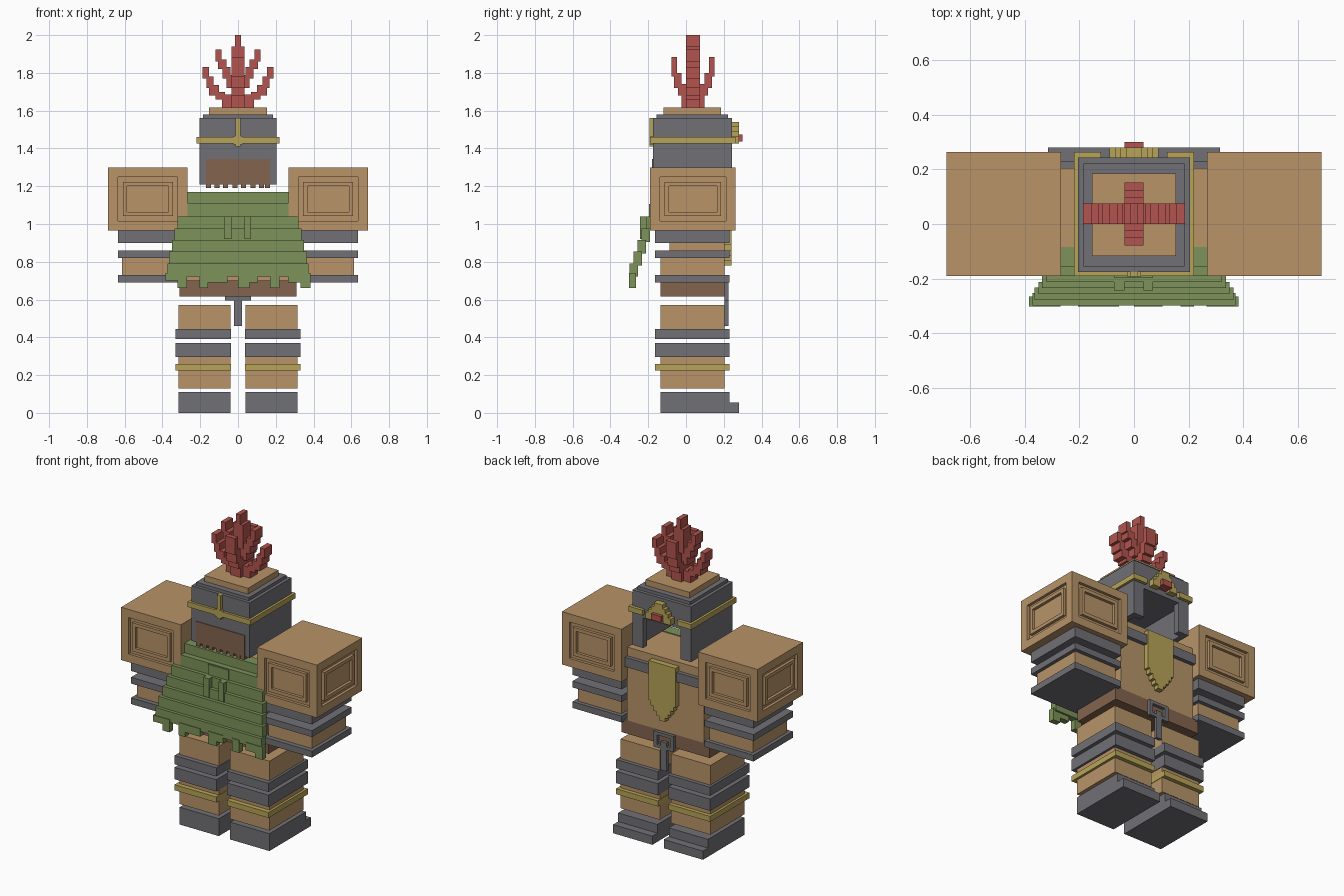
import bpy, bmesh
from mathutils import Vector


def material(name, rgb):
    m = bpy.data.materials.new(name)
    m.diffuse_color = [((c / 255 + 0.055) / 1.055) ** 2.4 for c in rgb] + [1]
    return m


TAN = material("tan clay", (184, 148, 104))
GREY = material("iron grey", (113, 112, 117))
GOLD = material("dull gold", (184, 164, 88))
GREEN = material("cloth green", (125, 146, 90))
RED = material("flame red", (178, 84, 78))
BROWN = material("leather brown", (132, 100, 78))


def add_box(bm, x0, x1, y0, y1, z0, z1):
    verts = bmesh.ops.create_cube(bm, size=1)["verts"]
    for v in verts:
        v.co = Vector(((x0 + x1) / 2 + v.co.x * (x1 - x0),
                       (y0 + y1) / 2 + v.co.y * (y1 - y0),
                       (z0 + z1) / 2 + v.co.z * (z1 - z0)))
    return verts


def finish(name, bm, mat):
    mesh = bpy.data.meshes.new(name)
    bm.to_mesh(mesh)
    bm.free()
    mesh.materials.append(mat)
    ob = bpy.data.objects.new(name, mesh)
    bpy.context.collection.objects.link(ob)
    return ob


def boxes(name, mat, items, mirror=False):
    """Boxes as (x0, x1, y0, y1, z0, z1), optionally repeated on the other side."""
    bm = bmesh.new()
    for b in items:
        add_box(bm, *b)
        if mirror:
            add_box(bm, -b[1], -b[0], *b[2:])
    return finish(name, bm, mat)


# Feet with a low toe step
boxes("feet", GREY, [(.04, .315, -.135, .23, 0, .11),
                     (.04, .315, .23, .28, 0, .055)], True)

# Legs, split by a gap, with iron and gold bands
boxes("legs", TAN, [(.04, .315, -.135, .205, .13, .30),
                    (.04, .315, -.135, .205, .44, .57)], True)
boxes("leg_bands", GREY, [(.037, .33, -.165, .23, .295, .37),
                          (.037, .33, -.165, .23, .39, .445)], True)
boxes("knee_bands", GOLD, [(.037, .33, -.165, .23, .225, .26)], True)

# Waist belt and hanging buckle
boxes("waist", BROWN, [(-.31, .31, -.135, .205, .615, .70)])
boxes("buckle", GREY, [(-.07, .07, .205, .225, .595, .615),
                       (-.07, .07, .205, .225, .675, .695),
                       (.045, .07, .205, .225, .615, .675),
                       (-.07, -.045, .205, .225, .615, .675),
                       (-.02, .02, .205, .225, .46, .64)])

# Torso, chest band and pointed tabard
boxes("torso", TAN, [(-.27, .27, -.088, .205, .70, 1.165)])
boxes("chest_band", GREY, [(-.28, .28, -.1, .23, 1.05, 1.11)])
boxes("tabard", GOLD, [(-w, w, .205, .24, z0, z1) for w, z0, z1 in
                       ((.095, .89, 1.14), (.08, .86, .89), (.06, .83, .86),
                        (.04, .805, .83), (.02, .78, .805))])

# Arms
boxes("arms", TAN, [(.31, .613, -.135, .205, .72, .83)], True)
boxes("arm_bands", GREY, [(.29, .635, -.165, .23, z0, z1) for z0, z1 in
                          ((.69, .73), (.82, .86), (.90, .967))], True)


# Shoulder blocks with concentric carved squares on three faces
def shoulder(name, side):
    bm = bmesh.new()
    x0, x1 = sorted((side * .268, side * .687))
    add_box(bm, x0, x1, -.19, .263, .965, 1.3)
    bm.normal_update()
    carved = [f for f in bm.faces
              if abs(f.normal.y) > .9 or f.normal.x * side > .9]
    for f in carved:
        n = f.normal.copy()
        for inset, depth in ((.02, 0), (.032, -.018), (.025, .018), (.022, -.018), (.012, 0)):
            bmesh.ops.inset_region(bm, faces=[f], thickness=inset, use_even_offset=True)
            if depth:
                res = bmesh.ops.extrude_discrete_faces(bm, faces=[f])
                f = res["faces"][0]
                bmesh.ops.translate(bm, verts=list(f.verts), vec=n * depth)
    return finish(name, bm, TAN)


shoulder("shoulder_right", 1)
shoulder("shoulder_left", -1)

# Open-faced helmet: crown block, walls and cheek guards
boxes("helmet", GREY, [(-.205, .205, -.175, .243, 1.40, 1.56),
                       (-.205, .205, -.175, -.14, 1.21, 1.40),
                       (-.205, -.17, -.14, .243, 1.21, 1.40),
                       (.17, .205, -.14, .243, 1.21, 1.40),
                       (-.17, -.13, .205, .243, 1.21, 1.40),
                       (.13, .17, .205, .243, 1.21, 1.40),
                       (-.185, .185, -.155, .222, 1.56, 1.58)])
boxes("helmet_cap", TAN, [(-.153, .153, -.118, .185, 1.58, 1.617)])

# Gold trim: band around the helmet, with a ridge and small cross
boxes("helmet_trim", GOLD, [(-.22, .22, -.19, -.17, 1.427, 1.46),
                            (-.22, -.2, -.19, .263, 1.427, 1.46),
                            (.2, .22, -.19, .263, 1.427, 1.46),
                            (-.2, -.12, .24, .263, 1.427, 1.46),
                            (.12, .2, .24, .263, 1.427, 1.46),
                            (-.013, .013, -.192, -.17, 1.41, 1.56),
                            (-.025, .025, -.193, -.17, 1.42, 1.467)])

# Stepped crest and gem above the face opening
boxes("crest", GOLD, [(-w, w, .24, .28, z0, z1) for w, z0, z1 in
                      ((.03, 1.515, 1.54), (.05, 1.49, 1.515),
                       (.07, 1.465, 1.49))]
      + [(s * .062 - .027, s * .062 + .027, .24, .28, 1.425, 1.465) for s in (-1, 1)])
boxes("gem", RED, [(-.035, .035, .24, .30, 1.437, 1.475)])

# Ragged hair plate at the nape
boxes("hair", BROWN, [(-.17, .17, -.179, -.172, 1.21, 1.345)]
      + [(x, x + .028, -.179, -.15, 1.19, 1.21) for x in
         (-.17, -.125, -.08, -.03, .015, .065, .11, .142)])

# Flame plume: central column with two pairs of stepped branches per side
C = .037
boxes("plume_core", RED, [(-.035, .035, 0, .075, 1.617, 1.94),
                          (-.015, .015, 0, .075, 1.94, 2.0),
                          (-.085, .085, 0, .075, 1.617, 1.685),
                          (-.035, .035, C - .06, C + .06, 1.617, 1.69)])
boxes("plume_side_flames", RED, [(x0, x1, 0, .075, z0, z1) for x0, x1, z0, z1 in
                                 ((.07, .12, 1.66, 1.70), (.10, .153, 1.68, 1.735),
                                  (.13, .168, 1.72, 1.78), (.153, .187, 1.77, 1.83),
                                  (.02, .06, 1.72, 1.79), (.04, .083, 1.77, 1.83),
                                  (.06, .107, 1.82, 1.87), (.088, .118, 1.86, 1.925))], True)
boxes("plume_cross_flames", RED,
      [(-.035, .035, min(C + s * a, C + s * b), max(C + s * a, C + s * b), z0, z1)
       for s in (-1, 1) for a, b, z0, z1 in
       ((.03, .08, 1.68, 1.74), (.06, .10, 1.72, 1.80), (.085, .115, 1.78, 1.885))])

# Cape: overlapping layers stepping outward, torn at the hem
boxes("cape", GREEN, [(-w, w, y, y + .045, z0, z1) for w, y, z0, z1 in
                      ((.27, -.155, 1.10, 1.17), (.27, -.19, 1.03, 1.11),
                       (.32, -.213, .965, 1.04), (.337, -.235, .905, .975),
                       (.35, -.257, .845, .915), (.365, -.278, .78, .855),
                       (.372, -.298, .722, .79))]
      + [(-.27, .27, -.12, -.085, 1.11, 1.17)])
boxes("cape_hem", GREEN, [(x0, x1, -.302, -.265, z, .74) for x0, x1, z in
                          ((-.385, -.32, .70), (-.32, -.27, .66), (-.205, -.16, .66),
                           (-.16, -.055, .69), (0, .06, .66), (.06, .105, .69),
                           (.17, .22, .66), (.265, .33, .69), (.33, .383, .66))])
# Torn flap on the cape
boxes("cape_flap", GREEN, [(-.073, .07, -.197, -.18, 1.04, 1.105),
                           (-.073, -.035, -.243, -.19, .92, 1.04),
                           (.035, .07, -.243, -.19, .92, 1.04)])
